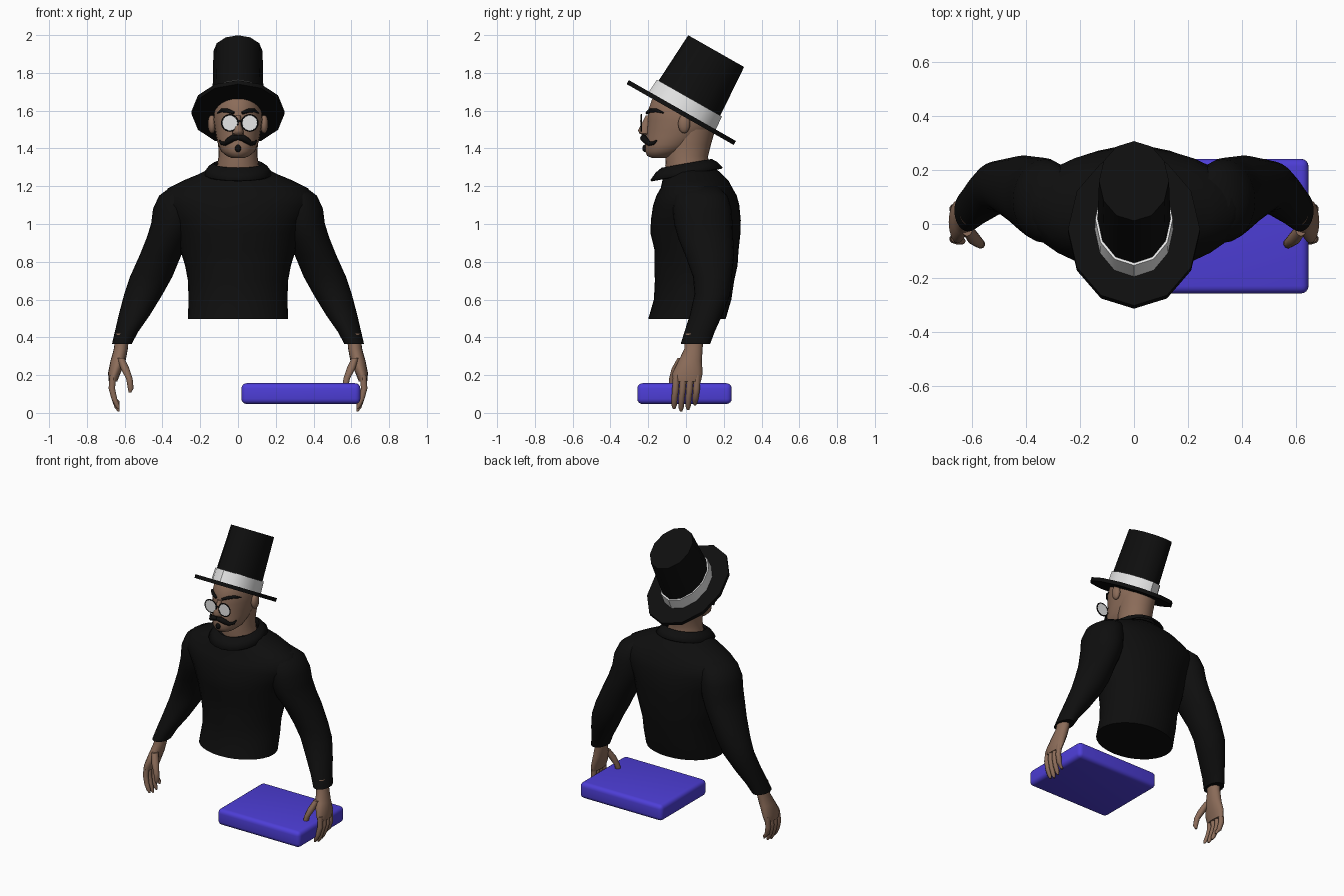
import bpy, bmesh, math
from mathutils import Matrix, Vector

if "Cube" in bpy.data.objects:
    bpy.data.objects.remove(bpy.data.objects["Cube"])


def material(name, rgb):
    m = bpy.data.materials.new(name)
    m.diffuse_color = (*rgb, 1)
    m.use_nodes = True
    m.node_tree.nodes["Principled BSDF"].inputs["Base Color"].default_value = m.diffuse_color
    return m


BLACK = material("black_cloth", (0.0045, 0.0045, 0.0045))
SKIN = material("skin", (0.26, 0.15, 0.10))
WHITE = material("white", (0.8, 0.8, 0.8))
PURPLE = material("purple", (0.075, 0.048, 0.68))


def finish(bm, name, mat, angle=50):
    bmesh.ops.recalc_face_normals(bm, faces=bm.faces[:])
    me = bpy.data.meshes.new(name)
    bm.to_mesh(me)
    bm.free()
    me.materials.append(mat)
    ob = bpy.data.objects.new(name, me)
    bpy.context.collection.objects.link(ob)
    bpy.ops.object.select_all(action='DESELECT')
    ob.select_set(True)
    bpy.context.view_layer.objects.active = ob
    bpy.ops.object.shade_smooth_by_angle(angle=math.radians(angle))
    return ob


def loft(name, rings, mat, n=24, sx=1, cap=True, angle=50, matrix=None):
    """Skin elliptical rings given as (x, y, z, rx, ry)."""
    bm = bmesh.new()
    loops = []
    for x, y, z, rx, ry in rings:
        loops.append([bm.verts.new((sx * (x + rx * math.sin(2 * math.pi * i / n)),
                                    y - ry * math.cos(2 * math.pi * i / n), z))
                      for i in range(n)])
    for a, b in zip(loops, loops[1:]):
        for i in range(n):
            j = (i + 1) % n
            bm.faces.new((a[i], a[j], b[j], b[i]))
    if cap:
        bm.faces.new(loops[0])
        bm.faces.new(loops[-1])
    if matrix:
        bm.transform(matrix)
    return finish(bm, name, mat, angle)


def ball(name, loc, size, mat):
    bm = bmesh.new()
    bmesh.ops.create_uvsphere(bm, u_segments=16, v_segments=10, radius=1)
    bm.transform(Matrix.Translation(loc) @ Matrix.Diagonal((*size, 1)))
    return finish(bm, name, mat, 60)


def tube(name, pts, mat, r, closed=False):
    """Round wire through points (x, y, z, thickness factor)."""
    cu = bpy.data.curves.new(name, 'CURVE')
    cu.dimensions = '3D'
    cu.bevel_depth = r
    cu.bevel_resolution = 2
    cu.use_fill_caps = True
    sp = cu.splines.new('POLY')
    sp.points.add(len(pts) - 1)
    for p, (x, y, z, f) in zip(sp.points, pts):
        p.co = (x, y, z, 1)
        p.radius = f
    sp.use_cyclic_u = closed
    sp.use_smooth = True
    cu.materials.append(mat)
    ob = bpy.data.objects.new(name, cu)
    bpy.context.collection.objects.link(ob)
    bpy.ops.object.select_all(action='DESELECT')
    ob.select_set(True)
    bpy.context.view_layer.objects.active = ob
    bpy.ops.object.convert(target='MESH')


# Sweater body, open shoulders rising into the neck
loft("torso", [(0, .005, .497, .265, .205), (0, .035, .6, .262, .205),
               (0, .045, .7, .265, .21), (0, .053, .78, .28, .22),
               (0, .056, .86, .305, .222), (0, .05, .95, .32, .238),
               (0, .052, 1.02, .35, .238), (0, .054, 1.10, .40, .228),
               (0, .056, 1.15, .40, .213), (0, .056, 1.19, .37, .19),
               (0, .05, 1.23, .29, .175), (0, .04, 1.265, .205, .15),
               (0, .025, 1.30, .14, .125)], BLACK, n=32)

# Turned-down collar: a tilted flared band
tilt = Matrix.Translation((0, 0, 1.28)) @ Matrix.Rotation(math.radians(10), 4, 'X')
collar = loft("collar", [(0, 0, -.015, .185, .195), (0, .005, .02, .16, .165),
                         (0, .01, .04, .13, .135), (0, .01, .0, .115, .115)],
              BLACK, n=20, cap=False, matrix=tilt)
mod = collar.modifiers.new("thickness", 'SOLIDIFY')
mod.thickness = .01

# Arms and hands on both sides
for sx, side in ((1, "left"), (-1, "right")):
    loft(side + "_sleeve", [(.27, .07, 1.20, .08, .10), (.31, .08, 1.15, .108, .14),
                            (.33, .085, 1.08, .12, .155), (.342, .092, 1.0, .118, .155),
                            (.37, .105, .92, .116, .145), (.41, .125, .836, .11, .13),
                            (.46, .14, .72, .112, .103), (.50, .14, .63, .102, .095),
                            (.548, .107, .52, .083, .086), (.59, .072, .43, .062, .08),
                            (.615, .05, .365, .052, .078)], BLACK, sx=sx)
    loft(side + "_palm", [(.612, .045, .42, .036, .05), (.62, .04, .34, .037, .048),
                          (.635, .022, .275, .04, .062), (.655, .008, .21, .033, .08),
                          (.662, .005, .165, .022, .074)], SKIN, n=16, sx=sx)
    for k in range(4):
        y = .06 - .037 * k
        tip = (.04, .015, .008, .02)[k]
        loft(f"{side}_finger_{k + 1}", [(.662, y, .20, .018, .018), (.668, y - .004, .13, .018, .018),
                                        (.655, y - .01, .075, .016, .016),
                                        (.64, y - .012, tip + .02, .014, .014),
                                        (.632, y - .012, tip, .006, .006)], SKIN, n=10, sx=sx)
    loft(side + "_thumb", [(.62, -.02, .29, .02, .025), (.598, -.05, .235, .024, .026),
                           (.575, -.07, .18, .018, .02), (.568, -.075, .13, .016, .016),
                           (.572, -.075, .108, .007, .007)], SKIN, n=10, sx=sx)

# Neck, head, nose, ears
loft("neck", [(0, .02, 1.25, .125, .12), (0, .005, 1.31, .11, .115),
              (0, .005, 1.36, .103, .112), (0, .012, 1.42, .105, .12),
              (0, .03, 1.50, .11, .125)], SKIN)
loft("head", [(0, -.14, 1.35, .035, .04), (0, -.13, 1.36, .06, .075),
              (0, -.108, 1.385, .09, .108), (0, -.08, 1.42, .105, .137),
              (0, -.055, 1.46, .115, .155), (0, -.03, 1.50, .122, .178),
              (0, -.02, 1.55, .13, .183), (0, -.028, 1.60, .126, .173),
              (0, -.035, 1.66, .113, .145), (0, -.03, 1.72, .08, .10),
              (0, -.03, 1.75, .03, .04)], SKIN)
loft("nose", [(0, -.21, 1.468, .012, .012), (0, -.218, 1.478, .03, .028),
              (0, -.22, 1.495, .028, .034), (0, -.21, 1.53, .018, .026),
              (0, -.198, 1.575, .014, .015)], SKIN, n=12)
for sx, side in ((1, "left"), (-1, "right")):
    ball(side + "_ear", (sx * .138, -.01, 1.53), (.022, .032, .05), SKIN)
    # Brow, half moustache
    tube(side + "_eyebrow", [(sx * .022, -.207, 1.587, .7), (sx * .055, -.192, 1.6, 1),
                             (sx * .085, -.158, 1.602, .9), (sx * .108, -.118, 1.588, .3)], BLACK, .011)
    tube(side + "_moustache", [(0, -.228, 1.457, .8), (sx * .025, -.226, 1.456, 1.2),
                               (sx * .05, -.212, 1.44, 1.1), (sx * .07, -.195, 1.425, .8),
                               (sx * .088, -.172, 1.428, .6), (sx * .098, -.155, 1.442, .25)],
         BLACK, .015)
ball("goatee", (0, -.217, 1.40), (.016, .014, .02), BLACK)

# Round spectacles
for cx, side in ((.062, "left"), (-.043, "right")):
    face = Matrix.Translation((cx, -.236, 1.535)) @ Matrix.Rotation(math.pi / 2, 4, 'X')
    loft(side + "_lens", [(0, 0, -.002, .042, .042), (0, 0, .002, .042, .042)], WHITE,
         matrix=face, angle=30)
    tube(side + "_rim", [(cx + .043 * math.cos(i * math.pi / 12), -.236,
                          1.535 + .043 * math.sin(i * math.pi / 12), 1) for i in range(24)],
         BLACK, .004, True)
tube("spectacle_bridge", [(-.001, -.237, 1.54, 1), (.01, -.24, 1.546, 1), (.02, -.237, 1.54, 1)],
     BLACK, .004)

# Top hat, tipped back
hat = Matrix.Translation((0, -.025, 1.59)) @ Matrix.Rotation(math.radians(-29.6), 4, 'X')
loft("hat_brim", [(0, 0, -.012, .245, .326), (0, 0, .012, .245, .326)], BLACK,
     n=12, angle=40, matrix=hat)
loft("hat_crown", [(0, 0, 0, .137, .193), (0, 0, .374, .13, .17)], BLACK,
     n=12, angle=40, matrix=hat)
loft("hat_band", [(0, 0, .01, .146, .203), (0, 0, .088, .144, .198)], WHITE,
     n=12, angle=40, matrix=hat)

# Rounded block under the left hand
bm = bmesh.new()
bmesh.ops.create_cube(bm, size=1)
bm.transform(Matrix.Translation((.333, -.008, .102)) @ Matrix.Diagonal((.63, .5, .11, 1)))
bmesh.ops.bevel(bm, geom=bm.edges[:], offset=.028, segments=4, profile=.5, affect='EDGES')
finish(bm, "block", PURPLE, 40)
